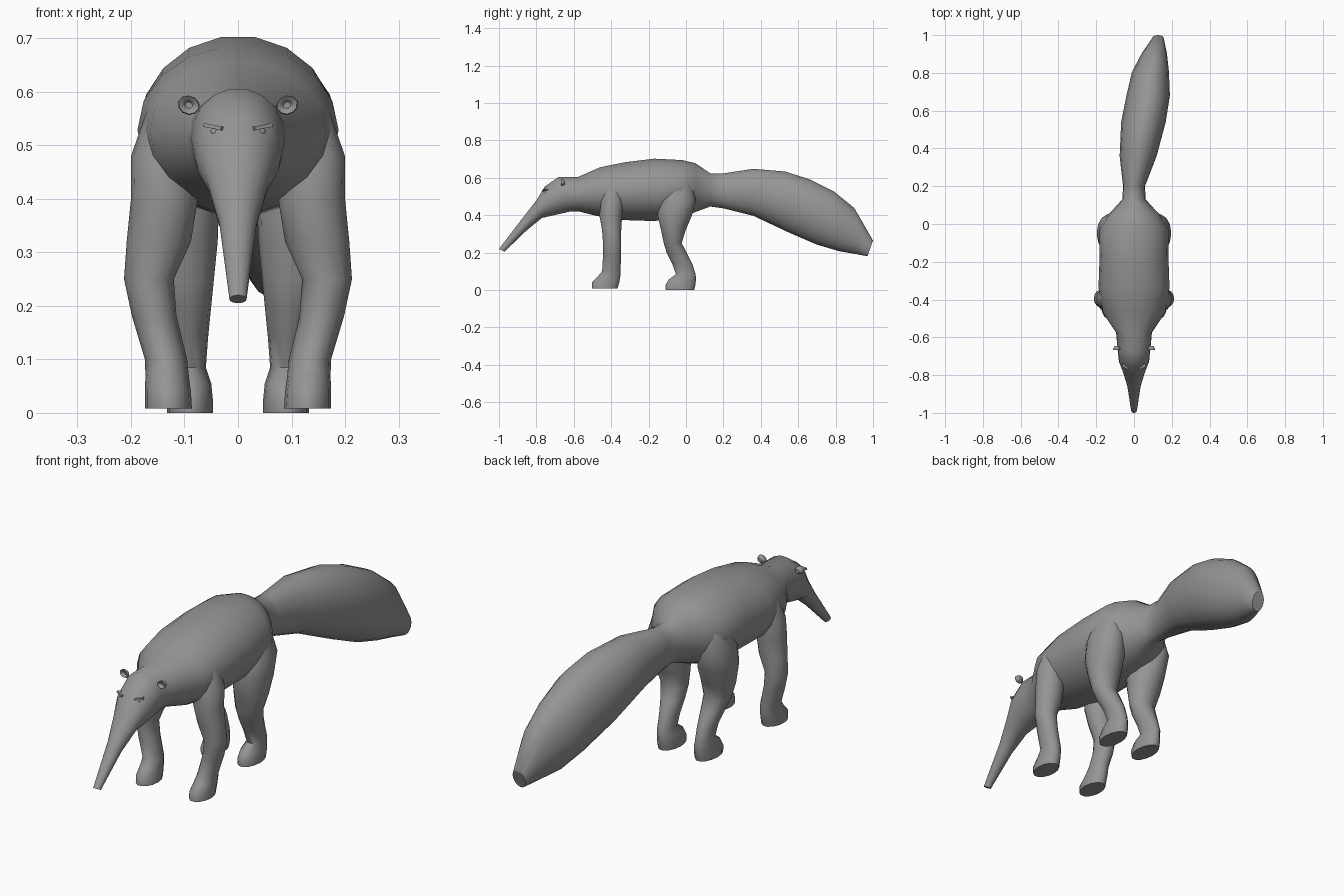
import bpy, bmesh, math
from mathutils import Vector, Matrix

if "Cube" in bpy.data.objects:
    bpy.data.objects.remove(bpy.data.objects["Cube"])

grey = bpy.data.materials.new("grey hide")
grey.diffuse_color = (0.3, 0.3, 0.3, 1)
grey.use_nodes = True
grey.node_tree.nodes["Principled BSDF"].inputs["Base Color"].default_value = grey.diffuse_color


def finish(bm, name, angle=50):
    bmesh.ops.recalc_face_normals(bm, faces=bm.faces)
    me = bpy.data.meshes.new(name)
    bm.to_mesh(me)
    bm.free()
    me.materials.append(grey)
    ob = bpy.data.objects.new(name, me)
    bpy.context.collection.objects.link(ob)
    bpy.ops.object.select_all(action='DESELECT')
    ob.select_set(True)
    bpy.context.view_layer.objects.active = ob
    bpy.ops.object.shade_smooth_by_angle(angle=math.radians(angle))
    return ob


def loft(name, rings, sides):
    """Skin elliptical rings given as (centre, half axis u, half axis v)."""
    bm = bmesh.new()
    loops = []
    for c, u, v in rings:
        loops.append([bm.verts.new(c + u * math.cos(t) + v * math.sin(t))
                      for t in (2 * math.pi * i / sides for i in range(sides))])
    for a, b in zip(loops, loops[1:]):
        for i in range(sides):
            j = (i + 1) % sides
            bm.faces.new((a[i], a[j], b[j], b[i]))
    bm.faces.new(loops[0])
    bm.faces.new(loops[-1])
    return finish(bm, name)


# Snout, head, trunk and tail as one skin:
# top y, top z, bottom y, bottom z, centre x, half width
spine = [
    (-1.0, .22, -.97, .205, 0, .016),
    (-.87, .39, -.85, .32, 0, .035),
    (-.80, .48, -.77, .385, 0, .058),
    (-.755, .555, -.70, .40, 0, .080),
    (-.68, .607, -.62, .418, 0, .088),
    (-.58, .605, -.57, .418, 0, .095),
    (-.46, .658, -.48, .395, 0, .165),
    (-.33, .685, -.34, .372, 0, .188),
    (-.17, .705, -.17, .366, 0, .182),
    (-.02, .697, -.03, .385, 0, .183),
    (.05, .68, .05, .415, 0, .135),
    (.13, .625, .13, .445, 0, .062),
    (.20, .625, .20, .435, 0, .058),
    (.36, .65, .36, .395, .022, .098),
    (.53, .636, .55, .305, .05, .118),
    (.66, .595, .70, .240, .075, .115),
    (.79, .53, .82, .205, .087, .098),
    (.90, .44, .91, .19, .108, .066),
    (1.0, .265, .97, .18, .127, .03),
]
rings = []
for ty, tz, by, bz, cx, w in spine:
    top, bottom = Vector((cx, ty, tz)), Vector((cx, by, bz))
    rings.append(((top + bottom) / 2, Vector((w, 0, 0)), (top - bottom) / 2))
loft("body", rings, 18)

# Legs: z, front y, back y, inner x, outer x
front_leg = [
    (.58, -.43, -.35, .09, .165), (.48, -.455, -.335, .08, .200),
    (.40, -.465, -.34, .075, .200), (.32, -.45, -.345, .088, .208),
    (.25, -.445, -.345, .12, .213), (.18, -.445, -.345, .115, .198),
    (.10, -.45, -.35, .095, .174), (.07, -.475, -.35, .092, .173),
    (.04, -.505, -.355, .088, .174), (.008, -.505, -.365, .086, .174)]
hind_leg = [
    (.58, -.10, .03, .08, .165), (.48, -.14, .055, .05, .197),
    (.40, -.155, .035, .035, .196), (.32, -.135, .0, .038, .185),
    (.25, -.12, -.022, .045, .165), (.20, -.105, .005, .05, .147),
    (.14, -.075, .035, .056, .13), (.085, -.055, .053, .06, .126),
    (.055, -.095, .055, .05, .13), (.025, -.113, .052, .047, .133),
    (0, -.11, .045, .047, .133)]
for name, table in (("front_leg", front_leg), ("hind_leg", hind_leg)):
    for side, s in (("right", 1), ("left", -1)):
        loft(f"{name}_{side}", [
            (Vector((s * (xi + xo) / 2, (yf + yb) / 2, z)),
             Vector(((xo - xi) / 2, 0, 0)), Vector((0, (yb - yf) / 2, 0)))
            for z, yf, yb, xi, xo in table], 14)

for side, s in (("right", 1), ("left", -1)):
    # Cupped ear: rim curling in to a hollow, facing forward
    tilt = Matrix.Rotation(s * math.radians(-20), 3, 'Y')
    ear = []
    for dy, r in ((.012, .010), (.003, .018), (-.006, .021),
                  (-.010, .019), (-.007, .013), (.002, .007)):
        ear.append((Vector((s * .092, -.658 + dy, .575)),
                    tilt @ Vector((r, 0, 0)), tilt @ Vector((0, 0, r * .85))))
    loft(f"ear_{side}", ear, 10)

    # Eye
    bm = bmesh.new()
    bmesh.ops.create_uvsphere(bm, u_segments=8, v_segments=6, radius=.009,
                              matrix=Matrix.Translation((s * .043, -.752, .525)))
    finish(bm, f"eye_{side}")

    # Slanted eyelid bar
    bm = bmesh.new()
    bmesh.ops.create_cube(bm, size=1, matrix=(
        Matrix.Translation((s * .043, -.752, .534))
        @ Matrix.Rotation(s * math.radians(-11), 4, 'Y')
        @ Matrix.Rotation(s * math.radians(25), 4, 'Z')
        @ Matrix.Diagonal((.037, .024, .007, 1))))
    finish(bm, f"eyelid_{side}", 30)
